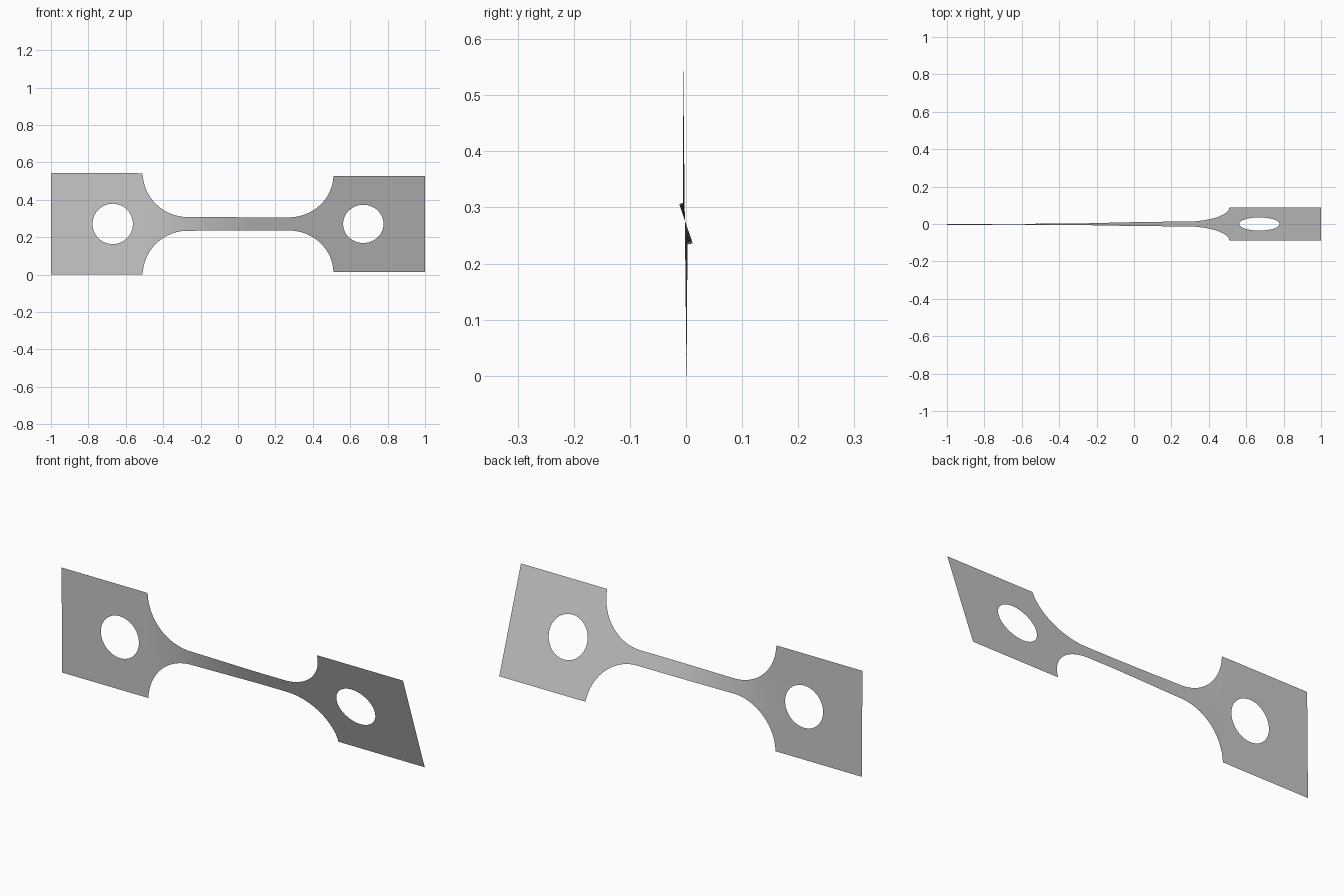
import bpy, bmesh
from math import sin, cos, pi, sqrt, radians

old = bpy.data.objects.get("Cube")
if old:
    bpy.data.objects.remove(old, do_unlink=True)

MID_Z = 0.271        # height of the long axis
HALF = 0.271         # half height of the end plates
NECK = 0.037         # half height of the neck
FILLET = 0.24        # shoulder radius
NECK_X = 0.27        # where the shoulders start
HOLE_X, HOLE_R = 0.67, 0.108

steel = bpy.data.materials.new("plain grey")
steel.use_nodes = True
grey = (0.58, 0.58, 0.58, 1)
steel.diffuse_color = grey
steel.node_tree.nodes["Principled BSDF"].inputs["Base Color"].default_value = grey


def half_profile():
    """Columns (x, inner half height, outer half height) from the middle out."""
    cols = [(NECK_X * i / 10, 0, NECK) for i in range(10)]
    # rounded shoulder
    for i in range(25):
        t = radians(88.5) * i / 24
        cols.append((NECK_X + FILLET * sin(t), 0, NECK + FILLET * (1 - cos(t))))
    # end plate with its round hole
    for i in range(33):
        t = pi * i / 32
        cols.append((HOLE_X - HOLE_R * cos(t), HOLE_R * sin(t), HALF))
    cols += [(0.89, 0, HALF), (1, 0, HALF)]
    return cols


def twisted(x, h):
    """Place a point of the flat strip, twisting it along the neck."""
    t = min(1, max(0, (x + 0.52) / 0.66))
    ease = 0.5 * t + 0.5 * t * t * (3 - 2 * t)
    a = radians(0.6 + 18.4 * ease)
    return (x, -h * sin(a) - 0.002 * (1 - t), MID_Z + h * cos(a))


# Twisted test strip: an upper and a lower band of quads meeting on the axis
right_half = half_profile()
columns = [(-x, i, o) for x, i, o in reversed(right_half[1:])] + right_half
bm = bmesh.new()
for side in (1, -1):
    rows = [(bm.verts.new(twisted(x, side * i)), bm.verts.new(twisted(x, side * o)))
            for x, i, o in columns]
    for (a, b), (c, d) in zip(rows, rows[1:]):
        bm.faces.new((a, c, d, b) if side > 0 else (a, b, d, c))
bmesh.ops.remove_doubles(bm, verts=bm.verts, dist=0.0001)
for f in bm.faces:
    f.smooth = True

mesh = bpy.data.meshes.new("twisted_strip")
bm.to_mesh(mesh)
bm.free()
mesh.materials.append(steel)
strip = bpy.data.objects.new("twisted_strip", mesh)
bpy.context.collection.objects.link(strip)
